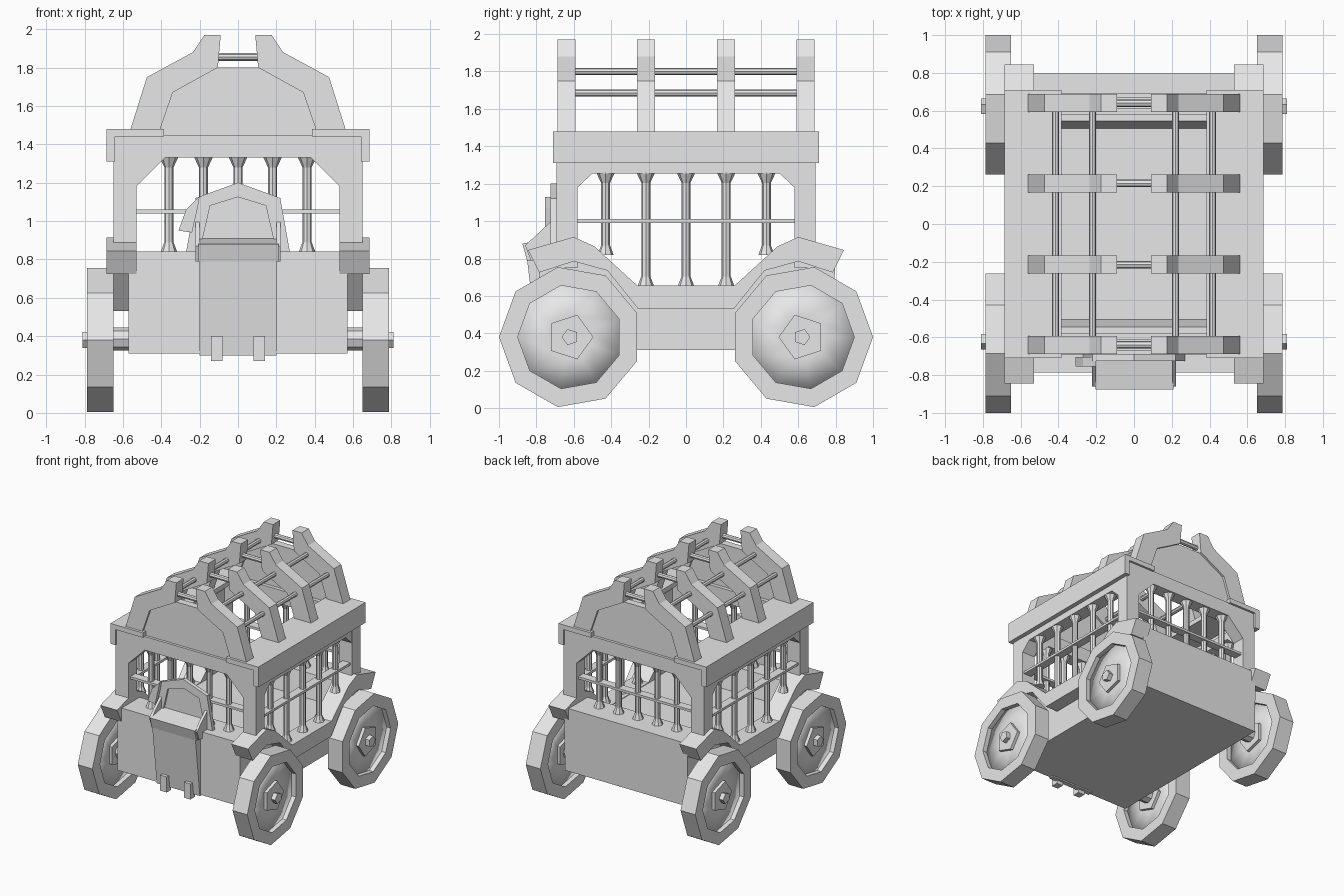
import bpy, bmesh, math
from mathutils import Vector

cube = bpy.data.objects.get("Cube")
if cube:
    bpy.data.objects.remove(cube, do_unlink=True)

GREY = (0.8, 0.8, 0.8, 1)
mat = bpy.data.materials.new("plain grey")
mat.use_nodes = True
mat.diffuse_color = GREY
mat.node_tree.nodes["Principled BSDF"].inputs["Base Color"].default_value = GREY
SIDES = (("left", 1), ("right", -1))
ENDS = (("front", -1), ("rear", 1))


def finish(name, bm):
    bmesh.ops.recalc_face_normals(bm, faces=bm.faces)
    mesh = bpy.data.meshes.new(name)
    bm.to_mesh(mesh)
    bm.free()
    mesh.materials.append(mat)
    obj = bpy.data.objects.new(name, mesh)
    bpy.context.collection.objects.link(obj)
    return obj


def prism(name, pts, axis, a, b):
    """Extrude an outline along x (outline in y, z) or along y (outline in x, z)."""
    lo, hi = sorted((a, b))

    def put(u, v, w):
        return (w, u, v) if axis == "x" else (u, w, v)
    bm = bmesh.new()
    face = bm.faces.new([bm.verts.new(put(u, v, lo)) for u, v in pts])
    ext = bmesh.ops.extrude_face_region(bm, geom=[face])
    new = [v for v in ext["geom"] if isinstance(v, bmesh.types.BMVert)]
    bmesh.ops.translate(bm, vec=Vector(put(0, 0, hi - lo)), verts=new)
    return finish(name, bm)


def box(name, x, y, z):
    return prism(name, [(x[0], z[0]), (x[1], z[0]), (x[1], z[1]), (x[0], z[1])], "y", *y)


def lathe(name, profile, sides, origin, axis, phase=0.0, closed=False):
    """Spin (radius, distance) points round an axis; cap the ends unless closed."""
    bm = bmesh.new()
    rings = []
    for r, d in profile:
        ring = []
        for i in range(sides):
            a = phase + math.tau * i / sides
            u, v = r * math.cos(a), r * math.sin(a)
            p = {"x": (d, u, v), "y": (u, d, v), "z": (u, v, d)}[axis]
            ring.append(bm.verts.new(Vector(origin) + Vector(p)))
        rings.append(ring)
    pairs = list(zip(rings, rings[1:]))
    if closed:
        pairs.append((rings[-1], rings[0]))
    else:
        bm.faces.new(rings[0])
        bm.faces.new(rings[-1])
    for a, b in pairs:
        for i in range(sides):
            j = (i + 1) % sides
            bm.faces.new((a[i], a[j], b[j], b[i]))
    return finish(name, bm)


def mirrored(pts):
    return pts + [(-a, b) for a, b in reversed(pts) if a]


# Body tub, with raised shelves at both ends
prism("body", [(-.785, .31), (.79, .31), (.797, .84), (.545, .84), (.505, .65),
               (-.505, .65), (-.545, .84), (-.785, .84)], "x", -.57, .57)

# Side boards that rise into wheel arches, backed by solid body sides
arch_top = [(.26, .655), (.49, .865), (.6, .915), (.845, .845)]
board = mirrored(arch_top + [(.785, .725), (.6, .785), (.42, .735), (.255, .53)])
wall = mirrored([(.27, .6), (.27, .655), (.49, .84), (.78, .84), (.78, .6)])
for side, s in SIDES:
    prism(side + "_wheel_arches", board, "x", s * .53, s * .685)
    prism(side + "_body_wall", wall, "x", s * .54, s * .569)

# Wheels with recessed discs and five-sided hubs
for end, e in ENDS:
    lathe(end + "_axle", [(.06, -.7), (.06, .7)], 8, (0, e * .62, .385), "x")
    for side, s in SIDES:
        tag = end + "_" + side
        at = (s * .718, e * .62, .38)
        turn = 0 if e > 0 else math.pi
        lathe(tag + "_tyre", [(.38, -.068), (.38, .068), (.28, .068), (.28, -.068)],
              9, at, "x", turn, True)
        disc = lathe(tag + "_disc", [(.12, -.03), (.285, -.03), (.285, .03), (.12, .03)],
                     9, at, "x", turn)
        for p in disc.data.polygons:
            p.use_smooth = True
        lathe(tag + "_hub", [(.125, -.055), (.125, .055)], 5, at, "x", turn + math.pi)
        lathe(tag + "_hub_cap", [(.045, -.092), (.045, .092)], 5, at, "x", turn)

# Corner posts and braced beams of the cage
end_frame = [(.65, .84), (.65, 1.445), (-.65, 1.445), (-.65, .84), (-.53, .84), (-.53, 1.18),
             (-.38, 1.33), (.38, 1.33), (.53, 1.18), (.53, .84)]
side_frame = [(.69, .75), (.69, 1.32), (-.69, 1.32), (-.69, .75),
              (-.58, .75), (-.58, 1.18), (-.5, 1.255), (.5, 1.255), (.58, 1.18), (.58, .75)]
for end, e in ENDS:
    prism(end + "_cage_frame", end_frame, "y", e * .58, e * .692)

# Roof belt: deep outer rail and flat inner ledge
for side, s in SIDES:
    prism(side + "_cage_frame", side_frame, "x", s * .53, s * .648)
    box(side + "_roof_rail", (s * .64, s * .685), (-.71, .71), (1.31, 1.48))
    box(side + "_roof_ledge", (s * .385, s * .66), (-.71, .71), (1.44, 1.48))


# Flared bars and the flat cross rails
def bar(name, x, y, lo, hi):
    lathe(name, [(.043, lo), (.024, lo + .05), (.024, hi - .055), (.05, hi)], 8, (x, y, 0), "z")


for i in range(-2, 3):
    for s in (-1, 1):
        bar("end_bar", i * .18, s * .635, .84, 1.335)
        bar("side_bar", s * .6, i * .215, .82 if abs(i) == 2 else .655, 1.26)
for s in (-1, 1):
    box("end_cross_rail", (-.54, .54), (s * .635 - .035, s * .635 + .035), (1.04, 1.06))
    box("side_cross_rail", (s * .6 - .035, s * .6 + .035), (-.59, .59), (.99, 1.01))

# Roof ribs, each a pair joined by a short pin
rib = [(.57, 1.44), (.56, 1.48), (.475, 1.75), (.235, 1.88), (.175, 1.97), (.09, 1.97),
       (.105, 1.8), (.34, 1.67), (.405, 1.48), (.41, 1.44)]
for y in (-.64, -.215, .215, .64):
    for s in (-1, 1):
        prism("roof_rib", [(s * a, b) for a, b in rib], "y", y - .048, y + .048)
    lathe("rib_pin", [(.02, -.13), (.02, .13)], 8, (0, y, 1.855), "x")

# Long rods through the ribs, and closed gable panels at both ends
gable = mirrored([(.42, 1.44), (.42, 1.48), (.35, 1.67), (.11, 1.8)])
for s in (-1, 1):
    for x, z in ((.415, 1.685), (.22, 1.8)):
        lathe("roof_rod", [(.019, -.63), (.019, .63)], 8, (s * x, 0, z), "y")
    prism("gable_panel", gable, "y", s * .61, s * .67)

# Driver's seat: sloping apron, lip, arched back, arms and feet
prism("seat_apron", [(-.79, .3), (-.75, .3), (-.7, .89), (-.86, .88)], "x", -.2, .2)
prism("seat_lip", [(-.85, .79), (-.83, .79), (-.7, .91), (-.875, .88)], "x", -.205, .21)
rim = mirrored([(.27, .84), (.22, 1.12), (0, 1.2)])
hollow = mirrored([(.2, .84), (.145, 1.08), (0, 1.125)])
prism("seat_back_rim", rim + hollow[::-1], "y", -.725, -.692)
prism("seat_back", hollow, "y", -.708, -.692)
for side, s in SIDES:
    prism(side + "_seat_arm", [(-.72, 1.0), (-.86, .87), (-.83, .79), (-.7, .79)],
          "x", s * .2, s * .222)
    box(side + "_seat_foot", (s * .11 - .03, s * .11 + .03), (-.83, -.77), (.27, .4))
prism("seat_handle", [(-.31, .95), (-.27, 1.06), (-.2, 1.13), (-.21, 1.07), (-.24, .94)],
      "y", -.755, -.705)
